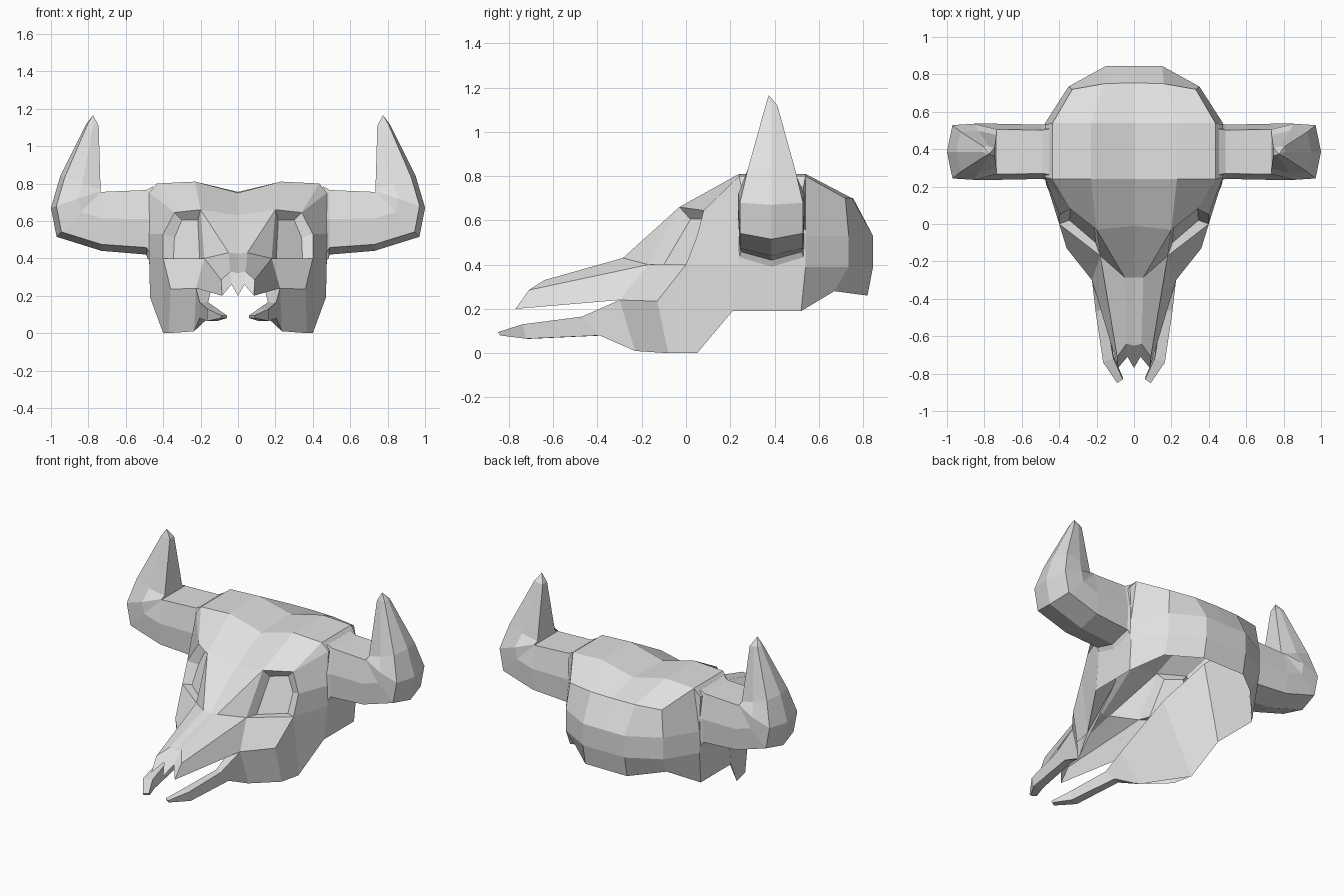
import bpy
import bmesh
from mathutils import Vector

default_cube = bpy.data.objects.get("Cube")
if default_cube:
    bpy.data.objects.remove(default_cube, do_unlink=True)

bone = bpy.data.materials.new("bone_white")
bone.use_nodes = True
bone_color = (.75, .75, .75, 1)
bone.diffuse_color = bone_color
bone.node_tree.nodes["Principled BSDF"].inputs["Base Color"].default_value = bone_color


def add_face(bm, *points):
    """Add one face, dropping repeated corners."""
    corners = []
    for point in points:
        point = Vector(point)
        if all((point - other).length > .001 for other in corners):
            corners.append(point)
    if len(corners) > 2:
        bm.faces.new([bm.verts.new(corner) for corner in corners])


def add_grid(bm, rows, closed=False):
    """Skin neighbouring rows of points with quads."""
    for upper, lower in zip(rows, rows[1:]):
        count = len(upper)
        for i in range(count if closed else count - 1):
            j = (i + 1) % count
            add_face(bm, upper[i], upper[j], lower[j], lower[i])


def finish(bm, name):
    """Weld, orient and mirror a half model across x."""
    bmesh.ops.remove_doubles(bm, verts=bm.verts, dist=.002)
    bmesh.ops.recalc_face_normals(bm, faces=bm.faces)
    mesh = bpy.data.meshes.new(name)
    bm.to_mesh(mesh)
    bm.free()
    mesh.materials.append(bone)
    part = bpy.data.objects.new(name, mesh)
    bpy.context.collection.objects.link(part)
    mirror = part.modifiers.new("mirror", 'MIRROR')
    mirror.use_axis[0] = True
    mirror.use_mirror_merge = True


# Landmarks shared by the skull panels
brow_mid, brow_ridge, brow_corner = (0, .24, .75), (.23, .24, .81), (.435, .24, .8)
crown_corner, crown_side, brow_side = (.435, .54, .8), (.475, .53, .75), (.475, .25, .75)
forehead_mid = (0, -.01, .63)
nose_mid, nose_edge = (0, -.285, .425), (.05, -.285, .43)
eye_top_inner, eye_top_outer = (.2, -.03, .66), (.34, .08, .645)
eye_side, eye_low_outer, eye_low_inner = (.4, .05, .53), (.4, 0, .4), (.18, -.17, .4)
cheek_back, cheek_front = (.36, -.13, .235), (.225, -.3, .24)
jaw_back, jaw_mid, jaw_front = (.4, .05, 0), (.37, -.08, 0), (.235, -.23, .01)
temple_high, temple_low, temple_hem = (.475, .24, .53), (.475, .24, .4), (.47, .21, .19)
side_high, side_low, side_hem = (.475, .54, .53), (.475, .54, .39), (.47, .52, .19)
jaw_inner = (.145, -.29, .225)

skull = bmesh.new()

# Rounded cranium, open underneath
add_grid(skull, [
    [brow_mid, brow_ridge, brow_corner, brow_corner],
    [(0, .54, .755), (.23, .54, .81), crown_corner, crown_corner],
    [(0, .755, .7), (.16, .75, .7), (.33, .72, .7), crown_corner],
    [(0, .845, .53), (.15, .845, .53), (.35, .735, .53), side_high],
    [(0, .845, .39), (.15, .845, .39), (.35, .735, .39), side_low],
    [(0, .82, .26), (.15, .82, .26), (.33, .67, .28), side_hem],
])
add_face(skull, crown_corner, crown_side, side_high)

# Side walls running from the cranium to the eye rim and jaw
add_grid(skull, [
    [crown_corner, crown_side, side_high, side_low, side_hem],
    [brow_corner, brow_side, temple_high, temple_low, temple_hem],
    [eye_top_outer, eye_top_outer, eye_side, eye_low_outer, jaw_back],
])

# Forehead and cheek panels
add_face(skull, brow_mid, brow_ridge, eye_top_inner, forehead_mid)
add_face(skull, brow_ridge, brow_corner, eye_top_outer, eye_top_inner)
add_face(skull, forehead_mid, eye_top_inner, nose_edge, nose_mid)
add_face(skull, eye_top_inner, eye_low_inner, nose_edge)
add_face(skull, eye_low_inner, eye_low_outer, cheek_back, cheek_front)
add_face(skull, eye_low_outer, jaw_back, jaw_mid, cheek_back)
add_face(skull, cheek_back, jaw_mid, jaw_front, cheek_front)

# Eye socket recessed under the brow, its floor level with the lower rim
rim = [eye_top_inner, eye_top_outer, eye_side, eye_low_outer, eye_low_inner]
floor = [(.215, .02, .605), (.3, .09, .605), (.34, .08, .51),
         (.345, .02, .4), (.205, -.1, .4)]
add_grid(skull, [rim, floor], closed=True)
add_face(skull, *floor)

# Tapering muzzle with a notched tip
nasal_mid, nasal_edge = (0, -.65, .32), (.04, -.64, .33)
ridge_end, lip_end = (.09, -.71, .285), (.085, -.77, .2)
notch, nasal_tip = (.035, -.71, .26), (0, -.77, .2)
add_grid(skull, [
    [nose_mid, nose_edge, eye_low_inner, cheek_front],
    [nasal_mid, nasal_edge, ridge_end, lip_end],
])
add_face(skull, nasal_mid, nasal_edge, notch, nasal_tip)
add_face(skull, nasal_edge, ridge_end, lip_end, notch)
finish(skull, "skull")

# Inner cheek walls leaning inward behind the eye sockets
inner_wall = bmesh.new()
add_grid(inner_wall, [
    [jaw_front, jaw_back, temple_hem, side_hem],
    [jaw_inner, (.18, .05, .43), (.34, .24, .66), (.42, .53, .72)],
])
finish(inner_wall, "inner_cheek_walls")

# Lower jaw prongs: x, top y and z, bottom y and z, thickness
prong = bmesh.new()
prong_rings = [[cheek_front, jaw_front, jaw_front, jaw_inner]]
for x, top_y, top_z, low_y, low_z, thick in (
        (.205, -.47, .165, -.39, .08, .045),
        (.165, -.74, .13, -.72, .065, .055),
        (.09, -.85, .095, -.84, .08, .03)):
    inner = x - thick
    prong_rings.append([(x, top_y, top_z), (x, low_y, low_z),
                        (inner, low_y + .02, low_z), (inner, top_y + .02, top_z)])
add_grid(prong, prong_rings, closed=True)
add_face(prong, *prong_rings[-1])
finish(prong, "lower_jaw_prongs")

# Horns: seven-sided rings fanned around the inside of the bend
horn = bmesh.new()
horn_y = .386
section = [(0, -.8), (.45, -1), (.89, -.95), (1, 0), (.89, .95), (.45, 1), (0, .8)]
horn_rings = []
for inner_x, inner_z, outer_x, outer_z, half_width in (
        (.455, .785, .48, .39, .152),
        (.49, .765, .49, .42, .145),
        (.73, .755, .73, .44, .15),
        (.735, .755, .97, .515, .15),
        (.735, .76, 1, .67, .15),
        (.735, .77, .95, .84, .112),
        (.745, 1.11, .81, 1.12, .028)):
    start, end = Vector((inner_x, horn_y, inner_z)), Vector((outer_x, horn_y, outer_z))
    horn_rings.append([start.lerp(end, t) + Vector((0, side * half_width, 0))
                       for t, side in section])
add_grid(horn, horn_rings, closed=True)
horn_tip = (.775, horn_y - .012, 1.165)
last = horn_rings[-1]
for a, b in zip(last, last[1:] + last[:1]):
    add_face(horn, a, b, horn_tip)
finish(horn, "horns")
